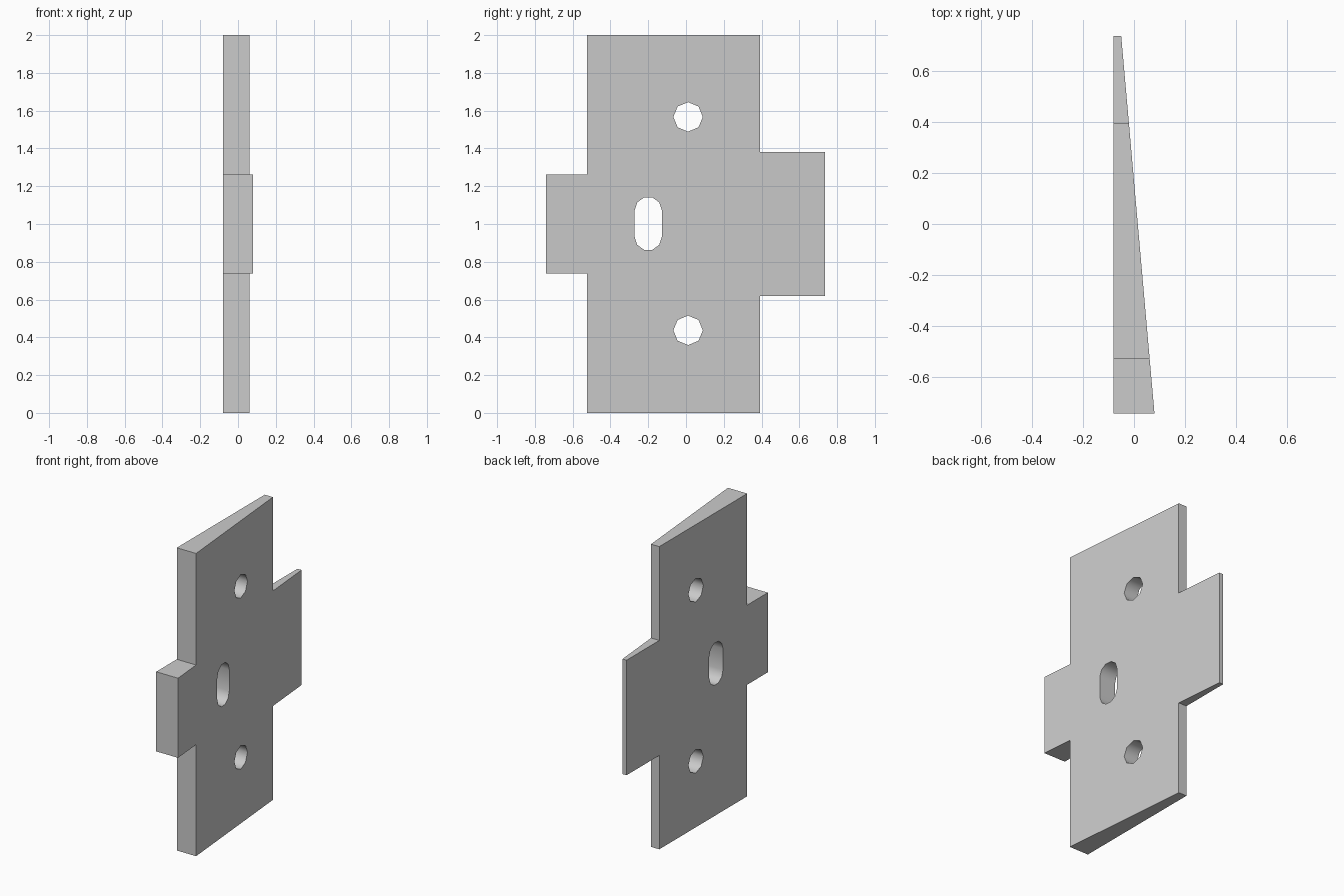
import bpy, bmesh
from math import cos, sin, pi, radians

if "Cube" in bpy.data.objects:
    bpy.data.objects.remove(bpy.data.objects["Cube"])


def arc(cy, cz, r, start, end, steps):
    return [(cy + r * cos(start + (end - start) * i / steps),
             cz + r * sin(start + (end - start) * i / steps)) for i in range(steps + 1)]


def add_loop(bm, points):
    verts = [bm.verts.new((-0.08, y, z)) for y, z in points]
    return [bm.edges.new((verts[i - 1], verts[i])) for i in range(len(verts))]


# Stepped outline (y, z): upper half, mirrored about mid height
upper = [(0.735, 1.38), (0.393, 1.38), (0.393, 2.0),
         (-0.525, 2.0), (-0.525, 1.263), (-0.74, 1.263)]
outline = upper + [(y, 2.0 - z) for y, z in reversed(upper)]

# Two octagonal screw holes and a central slot
holes = [arc(0.011, z, 0.078, 0, 2 * pi, 8)[:-1] for z in (1.567, 0.437)]
slot = arc(-0.2, 1.072, 0.072, 0, pi, 5) + arc(-0.2, 0.932, 0.072, pi, 2 * pi, 5)

bm = bmesh.new()
edges = []
for loop in [outline, slot] + holes:
    edges += add_loop(bm, loop)
bmesh.ops.triangle_fill(bm, edges=edges, use_beauty=True, use_dissolve=False)

# Thickness tapers from one side to the other
ext = bmesh.ops.extrude_face_region(bm, geom=bm.faces[:], use_keep_orig=True)
for v in ext["geom"]:
    if isinstance(v, bmesh.types.BMVert):
        v.co.x = 0.08 - 0.13 * (v.co.y + 0.74) / 1.475
bmesh.ops.recalc_face_normals(bm, faces=bm.faces[:])

mesh = bpy.data.meshes.new("tapered_plate")
bm.to_mesh(mesh)
bm.free()
plate = bpy.data.objects.new("tapered_plate", mesh)
bpy.context.collection.objects.link(plate)

# Smooth hole walls, sharp plate edges
bpy.context.view_layer.objects.active = plate
plate.select_set(True)
bpy.ops.object.shade_smooth_by_angle(angle=radians(50))
